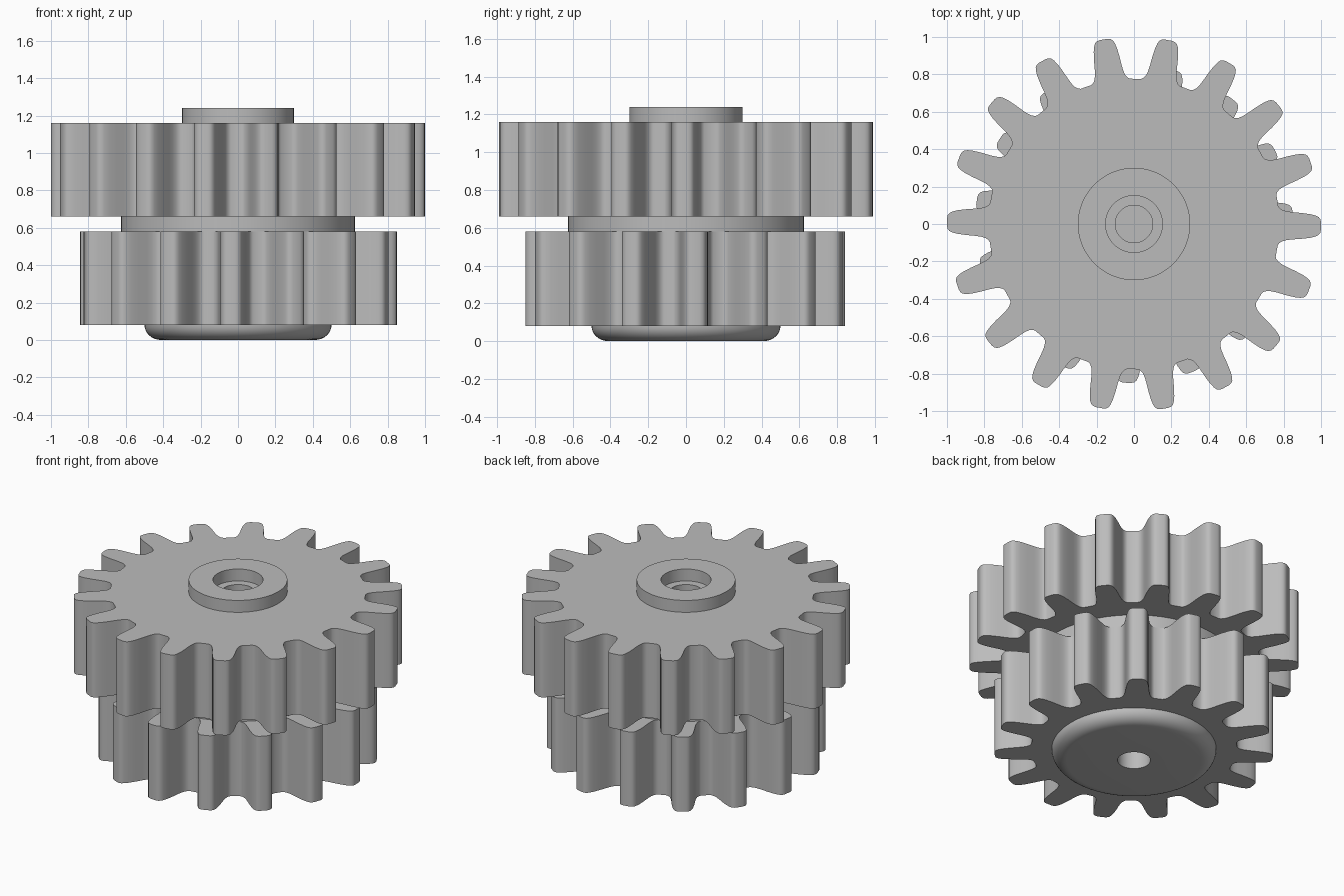
import bpy
import bmesh
from math import sin, cos, pi, radians, hypot, atan2

cube = bpy.data.objects.get("Cube")
if cube:
    bpy.data.objects.remove(cube, do_unlink=True)

grey = bpy.data.materials.new("plain grey")
grey.use_nodes = True
grey.diffuse_color = (0.5, 0.5, 0.5, 1)
grey.node_tree.nodes["Principled BSDF"].inputs["Base Color"].default_value = (0.5, 0.5, 0.5, 1)

# Half tooth, tip to root: (depth below the tip circle, half width)
TOOTH = [(0.0, 0.02), (0.003, 0.036), (0.012, 0.048), (0.028, 0.056),
         (0.055, 0.063), (0.1, 0.069), (0.15, 0.073), (0.18, 0.077),
         (0.203, 0.084), (0.217, 0.094), (0.223, 0.106)]


def finish(bm, name):
    bmesh.ops.remove_doubles(bm, verts=bm.verts, dist=1e-5)
    bmesh.ops.recalc_face_normals(bm, faces=bm.faces)
    mesh = bpy.data.meshes.new(name)
    bm.to_mesh(mesh)
    bm.free()
    mesh.materials.append(grey)
    obj = bpy.data.objects.new(name, mesh)
    bpy.context.collection.objects.link(obj)
    bpy.ops.object.select_all(action='DESELECT')
    obj.select_set(True)
    bpy.context.view_layer.objects.active = obj
    bpy.ops.object.shade_smooth_by_angle(angle=radians(35))
    return obj


def bridge(bm, rings):
    for a, b in zip(rings, rings[1:]):
        for i in range(len(a)):
            j = (i + 1) % len(a)
            bm.faces.new((a[i], a[j], b[j], b[i]))


def gear(name, teeth, tip, turn, z0, z1, inner0, inner1):
    # Polar outline of all teeth, then caps running in to the hub
    half = [(tip - d, w) for d, w in TOOTH]
    profile = [(r, -w) for r, w in reversed(half)] + half
    outline = []
    for k in range(teeth):
        centre = radians(turn) + 2 * pi * k / teeth
        for r, w in profile:
            along = (r * r - w * w) ** 0.5
            outline.append((r, centre + atan2(w, along)))
    bm = bmesh.new()

    def ring(z, radius=None):
        return [bm.verts.new(((radius or r) * cos(a), (radius or r) * sin(a), z))
                for r, a in outline]

    bridge(bm, [ring(z0, inner0), ring(z0), ring(z1), ring(z1, inner1)])
    finish(bm, name)


def lathe(name, profile, steps=72):
    bm = bmesh.new()
    verts = [bm.verts.new((r, 0, z)) for r, z in profile]
    edges = [bm.edges.new(pair) for pair in zip(verts, verts[1:])]
    bmesh.ops.spin(bm, geom=verts + edges, cent=(0, 0, 0), axis=(0, 0, 1),
                   angle=2 * pi, steps=steps, use_merge=False)
    finish(bm, name)


# Two stacked spur gears
gear("upper_gear", 18, 1.0, -0.65, 0.66, 1.16, 0.6, 0.29)
gear("lower_gear", 15, 0.85, 267.6, 0.08, 0.58, 0.49, 0.6)

# Hub with rounded base, spacer collar, top boss and stepped bores
rounded = [(0.41 + 0.09 * sin(t * pi / 16), 0.08 - 0.08 * cos(t * pi / 16)) for t in range(9)]
lathe("hub", [(0, 0.4), (0.1, 0.4), (0.1, 0)] + rounded
      + [(0.5, 0.57), (0.625, 0.57), (0.625, 0.67), (0.3, 0.67),
         (0.3, 1.24), (0.152, 1.24), (0.152, 1.16), (0.1, 1.16),
         (0.1, 0.7), (0, 0.7)])
